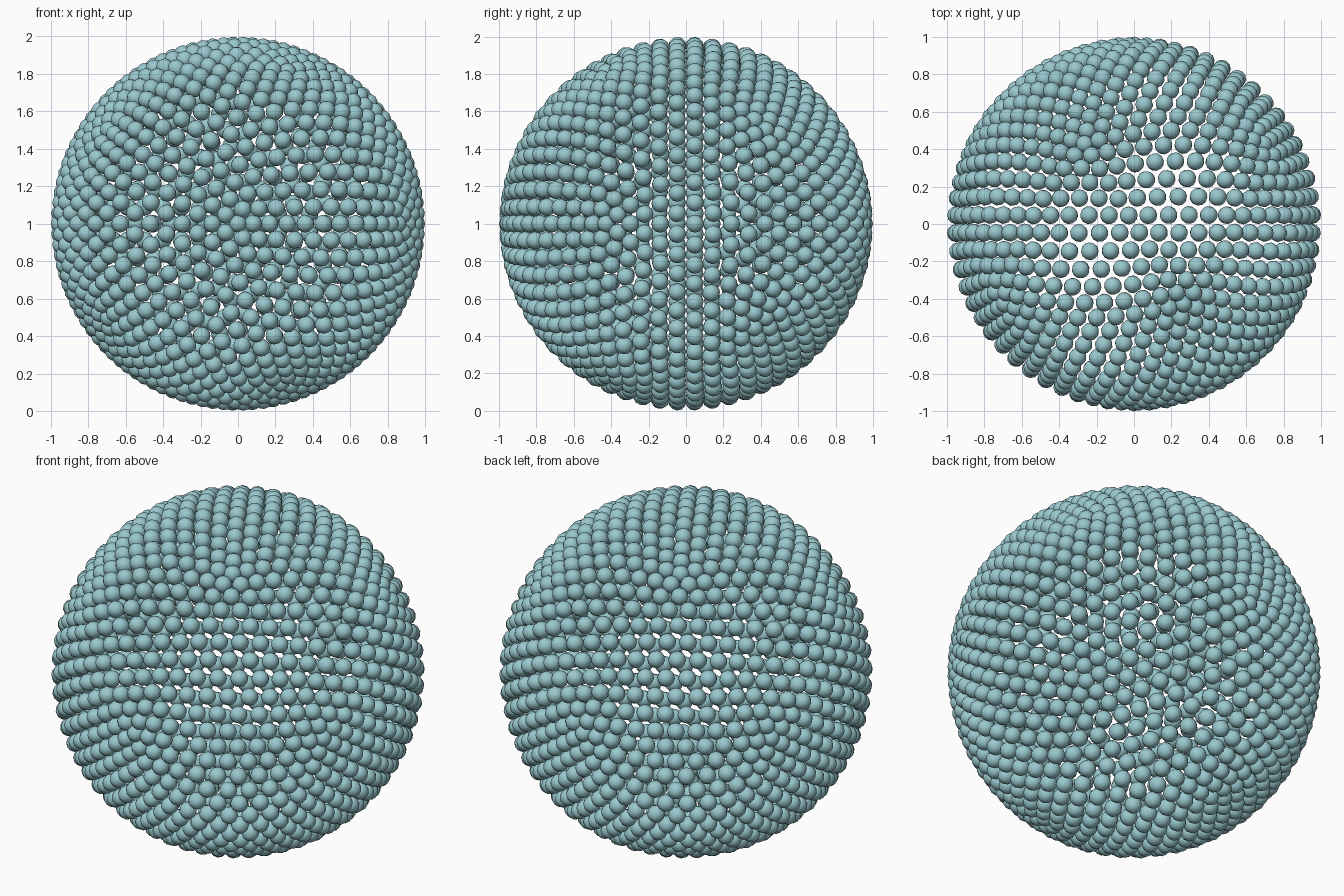
import bpy, bmesh, math
from itertools import combinations
from mathutils import Vector, Matrix

FREQ = 11            # divisions along each icosahedron edge
BALL_R = 0.048
SHELL_R = 1.0 - BALL_R
CENTRE = Vector((0, 0, 1))

if "Cube" in bpy.data.objects:
    bpy.data.objects.remove(bpy.data.objects["Cube"], do_unlink=True)

# Pale teal material
teal = bpy.data.materials.new("pale_teal")
teal.use_nodes = True
colour = (0.32, 0.58, 0.62, 1)
teal.diffuse_color = colour
teal.node_tree.nodes["Principled BSDF"].inputs["Base Color"].default_value = colour


def icosahedron_corners():
    """Corners with the five-fold axis running front to back."""
    corners = [Vector((0, -1, 0)), Vector((0, 1, 0))]
    y = 1 / math.sqrt(5)
    for k in range(5):
        for side, turn in ((-1, 0), (1, 36)):
            a = math.radians(72 * k + turn)
            corners.append(Vector((2 * y * math.cos(a), side * y, 2 * y * math.sin(a))))
    return corners


def shell_directions():
    """Even triangular grid on each face, pushed out to the sphere."""
    points = {}
    for tri in combinations(icosahedron_corners(), 3):
        if any((p - q).length > 1.1 for p, q in combinations(tri, 2)):
            continue
        a, b, c = tri
        for i in range(FREQ + 1):
            for j in range(FREQ + 1 - i):
                d = (a * i + b * j + c * (FREQ - i - j)).normalized()
                points.setdefault(tuple(round(v, 3) + 0.0 for v in d), d)
    return list(points.values())


# One small ball used as the pattern for all of them
bm = bmesh.new()
bmesh.ops.create_uvsphere(bm, u_segments=12, v_segments=6, radius=BALL_R)
bm.verts.index_update()
ball_verts = [v.co.copy() for v in bm.verts]
ball_faces = [[v.index for v in f.verts] for f in bm.faces]
bm.free()

# Shell of balls, each with its pole pointing outwards
verts, faces = [], []
for d in shell_directions():
    place = Matrix.Translation(CENTRE + d * SHELL_R) @ d.to_track_quat('Z', 'Y').to_matrix().to_4x4()
    base = len(verts)
    verts += [place @ v for v in ball_verts]
    faces += [[base + i for i in f] for f in ball_faces]

mesh = bpy.data.meshes.new("ball_shell")
mesh.from_pydata(verts, [], faces)
mesh.materials.append(teal)
mesh.shade_smooth()
shell = bpy.data.objects.new("ball_shell", mesh)
bpy.context.collection.objects.link(shell)
